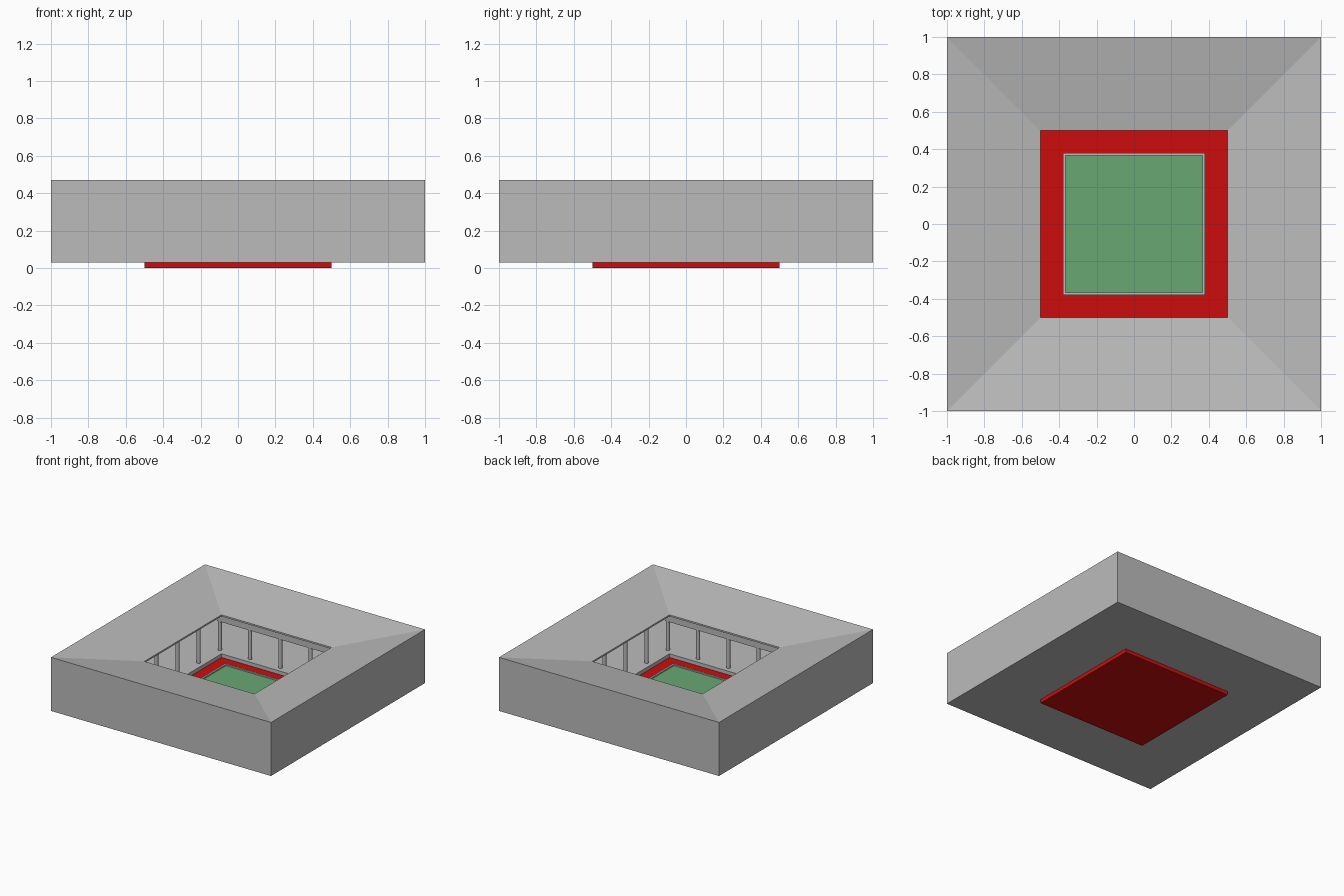
import bpy, bmesh, math

if "Cube" in bpy.data.objects:
    bpy.data.objects.remove(bpy.data.objects["Cube"])


def material(name, rgb):
    m = bpy.data.materials.new(name)
    m.diffuse_color = (*rgb, 1)
    m.use_nodes = True
    m.node_tree.nodes["Principled BSDF"].inputs["Base Color"].default_value = m.diffuse_color
    return m


GREY = material("grey_stone", (0.5, 0.5, 0.5))
RED = material("red_tile", (0.6, 0.004, 0.004))
GREEN = material("green_water", (0.14, 0.39, 0.17))


def finish(name, bm, mat):
    bmesh.ops.recalc_face_normals(bm, faces=bm.faces)
    me = bpy.data.meshes.new(name)
    bm.to_mesh(me)
    bm.free()
    me.materials.append(mat)
    ob = bpy.data.objects.new(name, me)
    bpy.context.collection.objects.link(ob)
    return ob


def square_ring(name, profile, mat):
    """Sweep a closed (half width, z) profile around a square."""
    bm = bmesh.new()
    loops = [[bm.verts.new((sx * r, sy * r, z)) for r, z in profile]
             for sx, sy in ((-1, -1), (1, -1), (1, 1), (-1, 1))]
    n = len(profile)
    for i in range(4):
        a, b = loops[i], loops[(i + 1) % 4]
        for j in range(n):
            k = (j + 1) % n
            bm.faces.new((a[j], b[j], b[k], a[k]))
    return finish(name, bm, mat)


def box(name, size, centre, mat):
    bm = bmesh.new()
    bmesh.ops.create_cube(bm, size=1)
    bmesh.ops.scale(bm, vec=size, verts=bm.verts)
    bmesh.ops.translate(bm, vec=centre, verts=bm.verts)
    return finish(name, bm, mat)


def column(x, y, z0, z1, r=0.015):
    bm = bmesh.new()
    bmesh.ops.create_cone(bm, cap_ends=True, segments=24, radius1=r, radius2=r, depth=z1 - z0)
    bmesh.ops.translate(bm, vec=(x, y, (z0 + z1) / 2), verts=bm.verts)
    ob = finish("column", bm, GREY)
    ob.data.shade_smooth()
    ob.data.set_sharp_from_angle(angle=math.radians(40))


# Courtyard shell: floor with square hole, outer walls and inward-sloping roof
square_ring("house_shell", [(0.5, 0.03), (1, 0.03), (1, 0.47), (0.5, 0.38),
                            (0.5, 0.367), (0.98, 0.453), (0.98, 0.06), (0.5, 0.06)], GREY)

# Sunken red court
box("court_floor", (1, 1, 0.03), (0, 0, 0.015), RED)

# Pool curb and water
square_ring("pool_curb", [(0.365, 0.03), (0.38, 0.03), (0.38, 0.06), (0.365, 0.06)], GREY)
box("pool_water", (0.73, 0.73, 0.02), (0, 0, 0.04), GREEN)

# Colonnade under the roof edge, beams front and back
P, STEP = 0.55, 0.275
for s in (-1, 1):
    box("roof_beam", (2 * P + 0.03, 0.03, 0.07), (0, s * P, 0.335), GREY)
    for i in range(-2, 3):
        column(i * STEP, s * P, 0.06, 0.30)
    for i in range(-1, 2):
        column(s * P, i * STEP, 0.06, 0.375)
